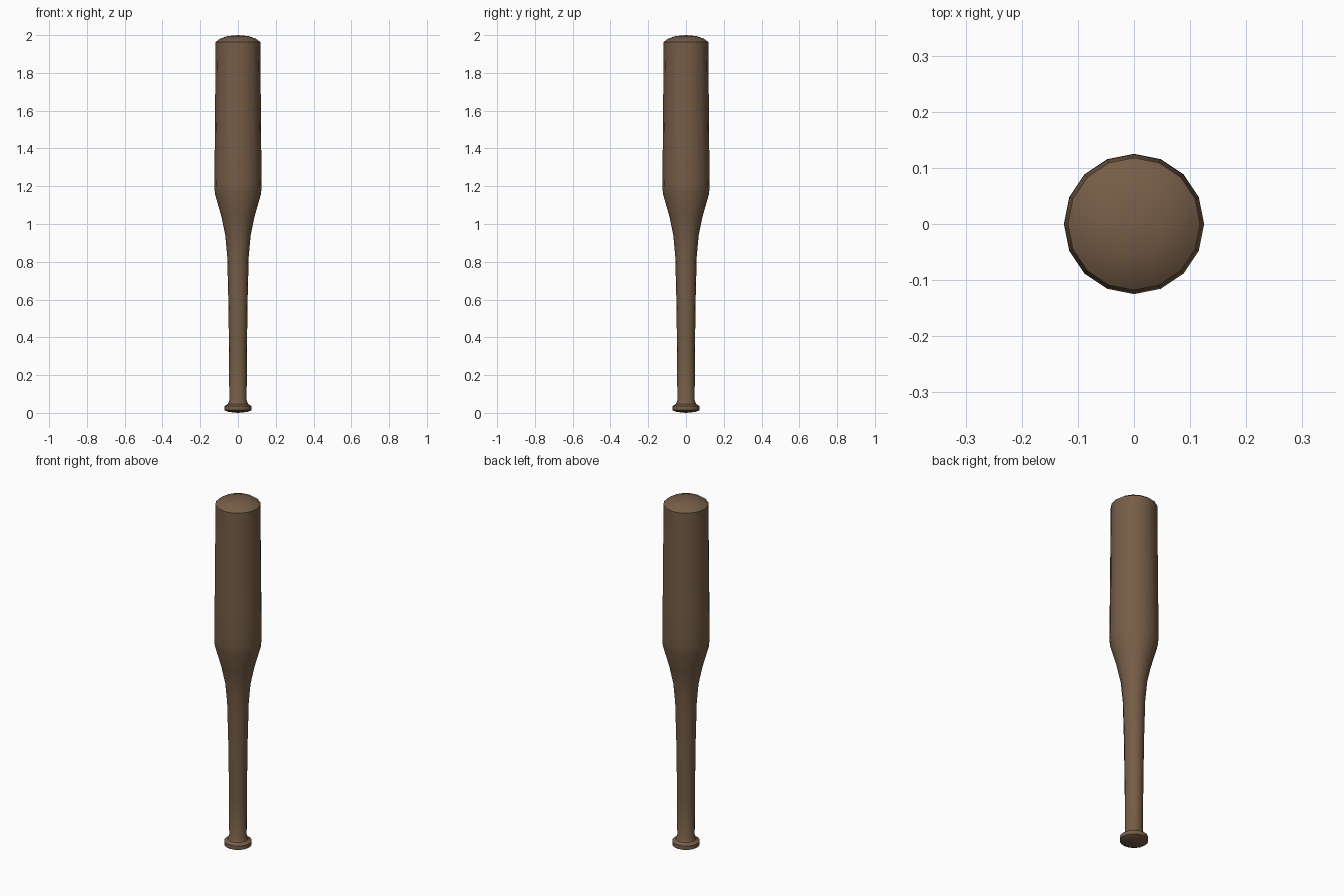
import bpy, bmesh, math

cube = bpy.data.objects.get("Cube")
if cube:
    bpy.data.objects.remove(cube, do_unlink=True)

SIDES = 16

wood = bpy.data.materials.new("brown_wood")
wood.use_nodes = True
color = (0.18, 0.11, 0.063, 1)
wood.diffuse_color = color
wood.node_tree.nodes["Principled BSDF"].inputs["Base Color"].default_value = color


def lathe(name, profile):
    """Revolve (radius, height) points about z; zero radius closes an end."""
    bm = bmesh.new()
    points = [bm.verts.new((r, 0, z)) for r, z in profile]
    edges = [bm.edges.new(pair) for pair in zip(points, points[1:])]
    bmesh.ops.spin(bm, geom=points + edges, cent=(0, 0, 0), axis=(0, 0, 1),
                   angle=math.tau, steps=SIDES)
    bmesh.ops.remove_doubles(bm, verts=bm.verts, dist=0.0001)
    bmesh.ops.recalc_face_normals(bm, faces=bm.faces)
    mesh = bpy.data.meshes.new(name)
    bm.to_mesh(mesh)
    bm.free()
    mesh.materials.append(wood)
    obj = bpy.data.objects.new(name, mesh)
    bpy.context.collection.objects.link(obj)
    bpy.ops.object.select_all(action="DESELECT")
    obj.select_set(True)
    bpy.context.view_layer.objects.active = obj
    bpy.ops.object.shade_smooth_by_angle(angle=math.radians(30))
    return obj


# Knob, handle, flared taper, barrel and domed tip in one turned piece
knob = [(0, 0), (0.05, 0.005), (0.072, 0.014), (0.072, 0.036), (0.054, 0.047)]
handle = [(0.046, 0.065), (0.047, 0.3), (0.051, 0.6), (0.057, 0.83)]
taper = [(0.067, 0.94), (0.088, 1.04), (0.122, 1.16)]
barrel = [(0.125, 1.2), (0.123, 1.4), (0.118, 1.964)]
tip = [(0.095, 1.981), (0.055, 1.995), (0, 2)]
lathe("bat", knob + handle + taper + barrel + tip)
